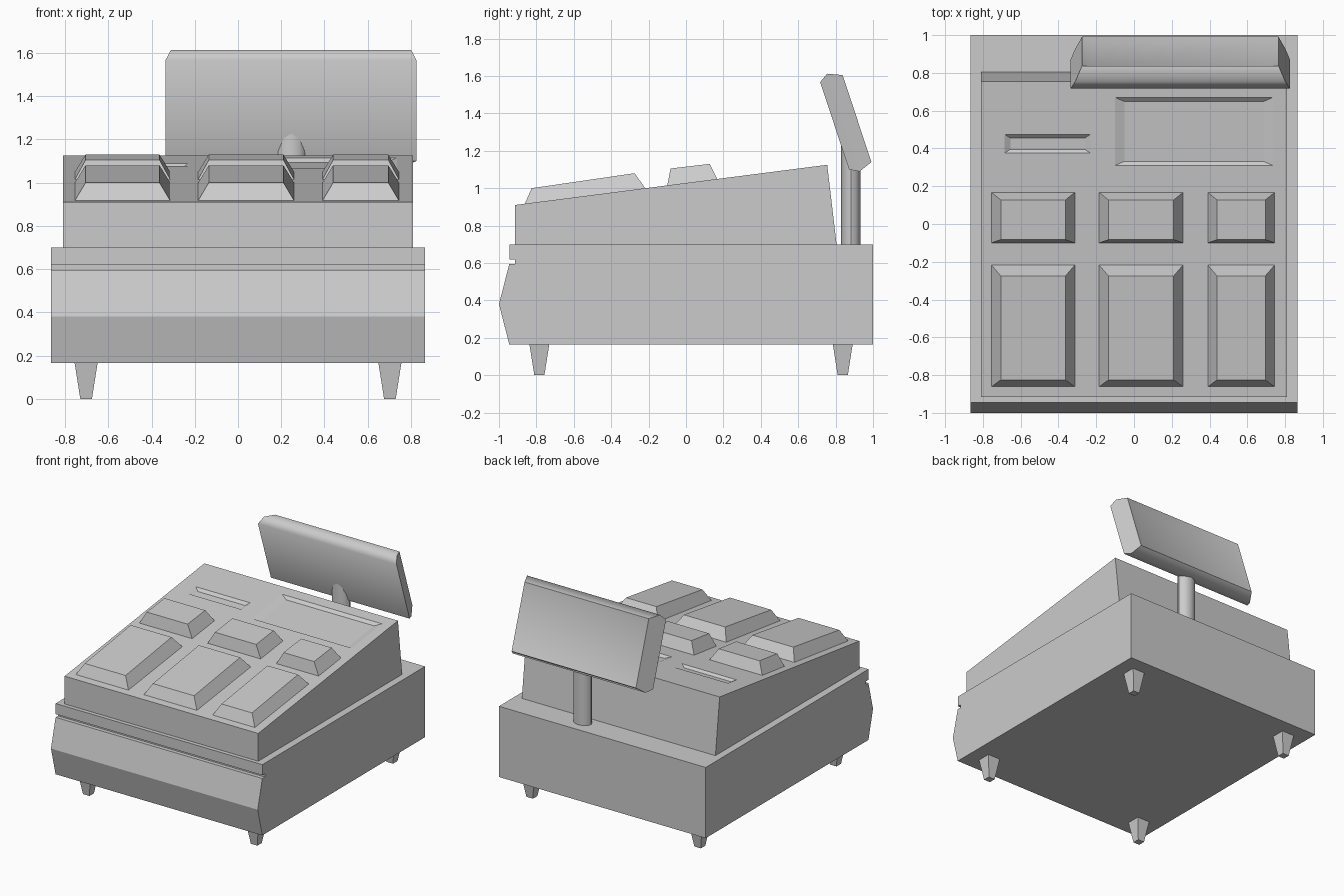
import bpy, bmesh, math
from mathutils import Vector

if "Cube" in bpy.data.objects:
    bpy.data.objects.remove(bpy.data.objects["Cube"])


def finish(name, bm):
    bmesh.ops.recalc_face_normals(bm, faces=bm.faces)
    me = bpy.data.meshes.new(name)
    bm.to_mesh(me)
    bm.free()
    ob = bpy.data.objects.new(name, me)
    bpy.context.collection.objects.link(ob)
    return ob


def loft(name, loops):
    """Closed solid through a list of equal-length vertex loops."""
    bm = bmesh.new()
    rings = [[bm.verts.new(p) for p in loop] for loop in loops]
    n = len(rings[0])
    for a, b in zip(rings, rings[1:]):
        for i in range(n):
            j = (i + 1) % n
            bm.faces.new((a[i], a[j], b[j], b[i]))
    bm.faces.new(rings[0])
    bm.faces.new(rings[-1])
    return finish(name, bm)


def extrude_x(name, profile, half):
    return loft(name, [[(x, y, z) for y, z in profile] for x in (-half, half)])


def rect(x0, x1, y0, y1, z):
    return [(x, y, z(y)) for x, y in ((x0, y0), (x1, y0), (x1, y1), (x0, y1))]


def select_only(ob):
    bpy.ops.object.select_all(action='DESELECT')
    ob.select_set(True)
    bpy.context.view_layer.objects.active = ob


def slope(y):
    return 0.91 + 0.1287 * (y + 0.915)


# Drawer base with bevelled front and groove
extrude_x("drawer_base", [(1, 0.165), (1, 0.70), (-0.945, 0.70), (-0.945, 0.62),
                          (-0.915, 0.62), (-0.915, 0.595), (-0.945, 0.595),
                          (-1, 0.38), (-0.945, 0.165)], 0.865)

# Sloped upper housing
housing = extrude_x("upper_housing", [(-0.915, 0.70), (-0.915, 0.91),
                                      (0.755, slope(0.755)), (0.805, 0.70)], 0.81)

# Shallow recesses in the slope: printer slot and display window
D = 0.018
for x0, x1, y0, y1, ix, iy in ((-0.685, -0.23, 0.375, 0.475, 0.03, 0.02),
                               (-0.10, 0.735, 0.31, 0.67, 0.05, 0.022)):
    cut = loft("recess_cutter", [
        rect(x0 + ix, x1 - ix, y0 + iy, y1 - iy, lambda y: slope(y) - D),
        rect(x0 - ix, x1 + ix, y0 - iy, y1 + iy, lambda y: slope(y) + D)])
    cut.hide_render = True
    mod = housing.modifiers.new("recess", 'BOOLEAN')
    mod.operation = 'DIFFERENCE'
    mod.solver = 'EXACT'
    mod.object = cut
    select_only(housing)
    bpy.ops.object.modifier_apply(modifier=mod.name)
    bpy.data.objects.remove(cut)

# Key blocks: three columns, a long row and a short row
columns = ((-0.755, -0.313), (-0.185, 0.26), (0.39, 0.745))
rows = (("long_key", -0.862, -0.217, -0.825, -0.275, 1.0, 1.08),
        ("short_key", -0.10, 0.168, -0.083, 0.127, 1.105, 1.13))
for x0, x1 in columns:
    for name, y0, y1, t0, t1, z0, z1 in rows:
        loft(name, [rect(x0, x1, y0, y1, lambda y: slope(y) - 0.001),
                    rect(x0 + 0.05, x1 - 0.05, t0, t1,
                         lambda y: z0 + (z1 - z0) * (y - t0) / (t1 - t0))])

# Tapered feet
for x in (-0.7025, 0.7025):
    for y in (-0.784, 0.838):
        loft("foot", [rect(x - r, x + r, y - r, y + r, lambda _: z)
                      for r, z in ((0.027, 0.0), (0.053, 0.165))])

# Customer display: tilted panel, loops run from front plate to rear screen
origin = Vector((0.245, 0.872, 1.10))
up = Vector((0, -0.315, 0.949))
back = Vector((0, 0.949, 0.315))


def panel_loop(w, half, u0, u1):
    return [origin + Vector((x, 0, 0)) + up * u + back * w
            for x, u in ((-half, u0), (half, u0), (half, u1), (-half, u1))]


panel = loft("display_panel", [panel_loop(0.0, 0.58, 0.0, 0.492),
                               panel_loop(0.05, 0.556, -0.028, 0.523),
                               panel_loop(0.126, 0.52, 0.0, 0.49),
                               panel_loop(0.108, 0.47, 0.05, 0.44)])
select_only(panel)
bpy.ops.object.shade_smooth_by_angle(angle=math.radians(60))

# Oval stem holding the display
N = 12
stem = loft("display_stem", [[(0.247 + 0.07 * math.cos(2 * math.pi * i / N),
                               0.882 + 0.052 * math.sin(2 * math.pi * i / N), z)
                              for i in range(N)] for z in (0.70, 1.232)])
select_only(stem)
bpy.ops.object.shade_smooth_by_angle(angle=math.radians(35))
